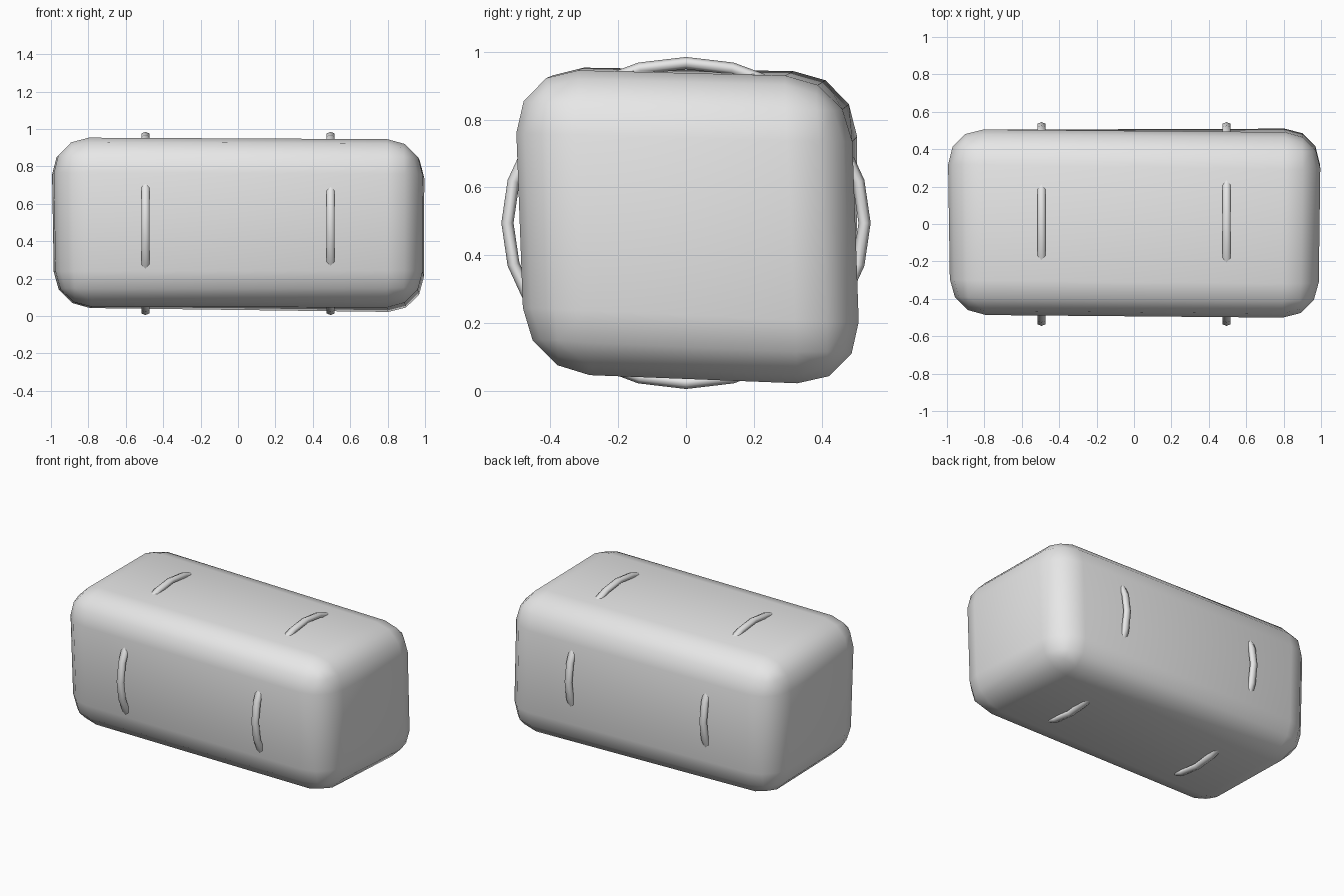
import bpy, bmesh
from math import cos, sin, tau

cube = bpy.data.objects.get("Cube")
if cube:
    bpy.data.objects.remove(cube)

grey = bpy.data.materials.new("light_grey")
grey.use_nodes = True
COLOUR = (0.8, 0.8, 0.8, 1)
grey.diffuse_color = COLOUR
grey.node_tree.nodes["Principled BSDF"].inputs["Base Color"].default_value = COLOUR


def add_object(name, bm):
    bmesh.ops.recalc_face_normals(bm, faces=bm.faces)
    for f in bm.faces:
        f.smooth = True
    mesh = bpy.data.meshes.new(name)
    bm.to_mesh(mesh)
    bm.free()
    mesh.materials.append(grey)
    obj = bpy.data.objects.new(name, mesh)
    bpy.context.collection.objects.link(obj)
    return obj


# Slightly skewed block, keyed by corner signs, with rounded edges
CORNERS = {
    (-1, -1, -1): (-0.97, -0.465, 0.05),
    (1, -1, -1): (0.985, -0.475, 0.055),
    (-1, 1, -1): (-0.985, 0.50, 0.045),
    (1, 1, -1): (0.995, 0.52, 0.01),
    (-1, -1, 1): (-0.985, -0.49, 0.957),
    (1, -1, 1): (0.985, -0.51, 0.95),
    (-1, 1, 1): (-1.0, 0.51, 0.942),
    (1, 1, 1): (1.0, 0.48, 0.923),
}
bm = bmesh.new()
bmesh.ops.create_cube(bm, size=2)
for v in bm.verts:
    v.co = CORNERS[tuple(round(c) for c in v.co)]
bmesh.ops.bevel(bm, geom=bm.edges[:], offset=0.19, segments=3,
                profile=0.5, affect='EDGES')
add_object("rounded_block", bm)


# Oval hoops with a six-sided section, mostly sunk into the block
def hoop(name, x, around=24, section=6):
    bm = bmesh.new()
    rings = []
    for i in range(around):
        a = tau * i / around
        ring = []
        for j in range(section):
            b = tau * j / section
            out = 0.018 * cos(b)
            ring.append(bm.verts.new((x + 0.025 * sin(b),
                                      (0.527 + out) * cos(a),
                                      0.495 + (0.472 + out) * sin(a))))
        rings.append(ring)
    for i in range(around):
        p, q = rings[i], rings[(i + 1) % around]
        for j in range(section):
            k = (j + 1) % section
            bm.faces.new((p[j], p[k], q[k], q[j]))
    obj = add_object(name, bm)
    return obj


hoop("right_hoop", -0.495)
hoop("left_hoop", 0.495)
